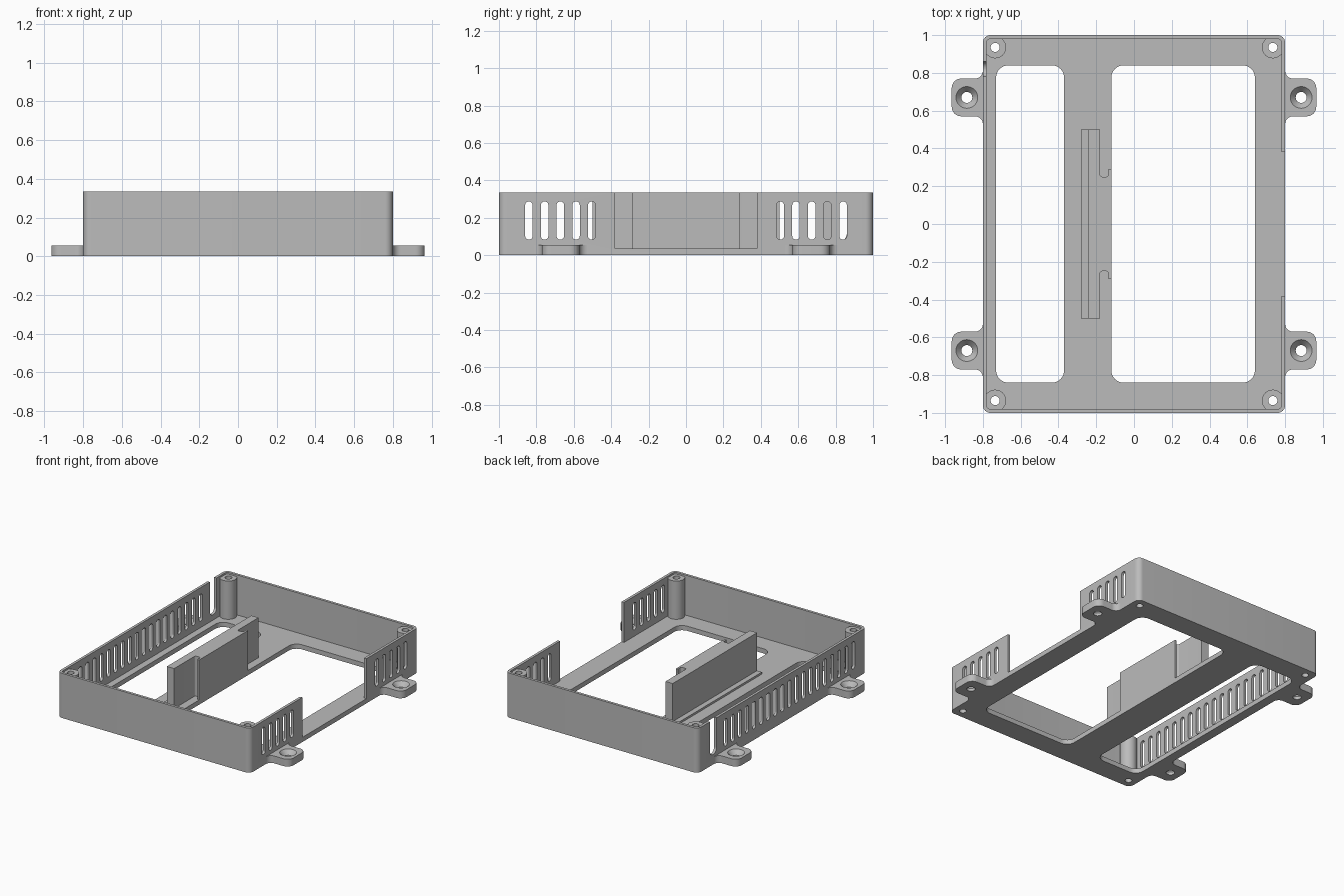
import bpy, bmesh
from math import sin, cos, pi

cube = bpy.data.objects.get("Cube")
if cube:
    bpy.data.objects.remove(cube, do_unlink=True)

grey = bpy.data.materials.new("plain_grey")
grey.use_nodes = True
grey.diffuse_color = (0.5, 0.5, 0.5, 1)
grey.node_tree.nodes["Principled BSDF"].inputs["Base Color"].default_value = (0.5, 0.5, 0.5, 1)

HEIGHT, FLOOR, WALL, EAR = 0.335, 0.035, 0.02, 0.055


def rounded(corners, steps=8):
    """Outline of right-angled corners (x, y, radius), rounded by arcs."""
    out = []
    for i, (x, y, r) in enumerate(corners):
        if not r:
            out.append((x, y))
            continue
        dirs = []
        for q in (corners[i - 1], corners[(i + 1) % len(corners)]):
            dx, dy = q[0] - x, q[1] - y
            length = (dx * dx + dy * dy) ** 0.5
            dirs.append((dx / length, dy / length))
        a, b = dirs
        for k in range(steps + 1):
            t = pi / 2 * k / steps
            out.append((x + r * (a[0] * (1 - sin(t)) + b[0] * (1 - cos(t))),
                        y + r * (a[1] * (1 - sin(t)) + b[1] * (1 - cos(t)))))
    return out


def rect(x0, x1, y0, y1, r=0):
    return rounded([(x0, y0, r), (x1, y0, r), (x1, y1, r), (x0, y1, r)])


def circle(x, y, r, n=32):
    return [(x + r * cos(2 * pi * k / n), y + r * sin(2 * pi * k / n)) for k in range(n)]


def prism(name, outline, lo, hi, along_x=False, top=None):
    """Extrude an outline along z (or along x, for y-z outlines)."""
    bm = bmesh.new()
    place = (lambda a, b, c: (c, a, b)) if along_x else (lambda a, b, c: (a, b, c))
    low = [bm.verts.new(place(a, b, lo)) for a, b in outline]
    high = [bm.verts.new(place(a, b, hi)) for a, b in (top or outline)]
    bm.faces.new(low)
    bm.faces.new(high)
    for i in range(len(low)):
        bm.faces.new((low[i - 1], low[i], high[i], high[i - 1]))
    bmesh.ops.recalc_face_normals(bm, faces=bm.faces)
    mesh = bpy.data.meshes.new(name)
    bm.to_mesh(mesh)
    bm.free()
    mesh.materials.append(grey)
    obj = bpy.data.objects.new(name, mesh)
    bpy.context.collection.objects.link(obj)
    return obj


def cut(obj, outline, lo, hi, along_x=False, top=None):
    cutter = prism("cutter", outline, lo, hi, along_x, top)
    cutter.hide_render = True
    mod = obj.modifiers.new("cut", 'BOOLEAN')
    mod.operation, mod.solver, mod.object = 'DIFFERENCE', 'EXACT', cutter
    bpy.context.view_layer.objects.active = obj
    bpy.ops.object.modifier_apply(modifier=mod.name)
    bpy.data.objects.remove(cutter, do_unlink=True)


parts = []

# Tray: rounded box, hollowed, with two large floor windows
tray = prism("tray", rect(-0.8, 0.8, -1, 1, 0.04), 0, HEIGHT)
parts.append(tray)
cut(tray, rect(-0.8 + WALL, 0.8 - WALL, -1 + WALL, 1 - WALL, 0.02), FLOOR, 0.5)
for x0, x1 in ((-0.73, -0.37), (-0.12, 0.64)):
    cut(tray, rect(x0, x1, -0.84, 0.84, 0.065), -0.1, 0.1)

# Vent slots in both long walls
PITCH = 0.084
for x, rows in ((-0.79, range(-10, 9)), (0.79, [s * n for s in (-1, 1) for n in range(6, 11)])):
    for n in rows:
        y = n * PITCH
        cut(tray, rect(y - 0.02, y + 0.02, 0.083, 0.287, 0.0198), x - 0.04, x + 0.04, True)

# Wide opening in one long wall, cable notch in the other
cut(tray, rect(-0.38, 0.38, FLOOR, 0.5), 0.75, 0.85, True)
cut(tray, rect(0.78, 0.86, 0.075, 0.6, 0.0398), -0.85, -0.75, True)

# Corner screw posts, drilled through the floor
for side, sx in (("right", -1), ("left", 1)):
    for end, sy in (("front", -1), ("back", 1)):
        x, y = sx * 0.735, sy * 0.935
        post = prism(f"{end}_{side}_post", circle(x, y, 0.058), FLOOR - 0.001, 0.322)
        for obj in (post, tray):
            cut(obj, circle(x, y, 0.024, 24), -0.1, 0.5)
        parts.append(post)

# Mounting ears with countersunk holes
half = [(0.79, 0.15, 0), (0.8, 0.15, 0), (0.8, 0.1, 0.042), (0.965, 0.1, 0.05)]
ear_shape = rounded(half + [(x, -y, r) for x, y, r in reversed(half)])
for side, sx in (("right", -1), ("left", 1)):
    for end, sy in (("front", -1), ("back", 1)):
        yc = sy * 0.67
        ear = prism(f"{end}_{side}_ear", [(sx * x, y + yc) for x, y in ear_shape], 0, EAR)
        cut(ear, circle(sx * 0.885, yc, 0.029), -0.1, 0.2)
        cut(ear, circle(sx * 0.885, yc, 0.028), 0.02, EAR + 0.004,
            top=circle(sx * 0.885, yc, 0.061))
        parts.append(ear)

# Upright divider with a thicker, lipped middle, and its low foot
half = [(-0.24, -0.5, 0), (-0.18, -0.5, 0), (-0.18, -0.25, 0.012), (-0.135, -0.25, 0.012),
        (-0.135, -0.29, 0), (-0.12, -0.29, 0)]
divider = rounded(half + [(x, -y, r) for x, y, r in reversed(half)])
parts.append(prism("divider", divider, FLOOR - 0.001, HEIGHT))
parts.append(prism("divider_foot", rect(-0.28, -0.239, -0.5, 0.5), FLOOR - 0.001, 0.05))

# Smooth the curved faces, keeping edges sharp
bpy.ops.object.select_all(action='DESELECT')
for obj in parts:
    obj.select_set(True)
bpy.context.view_layer.objects.active = tray
bpy.ops.object.shade_smooth_by_angle(angle=pi / 6)
